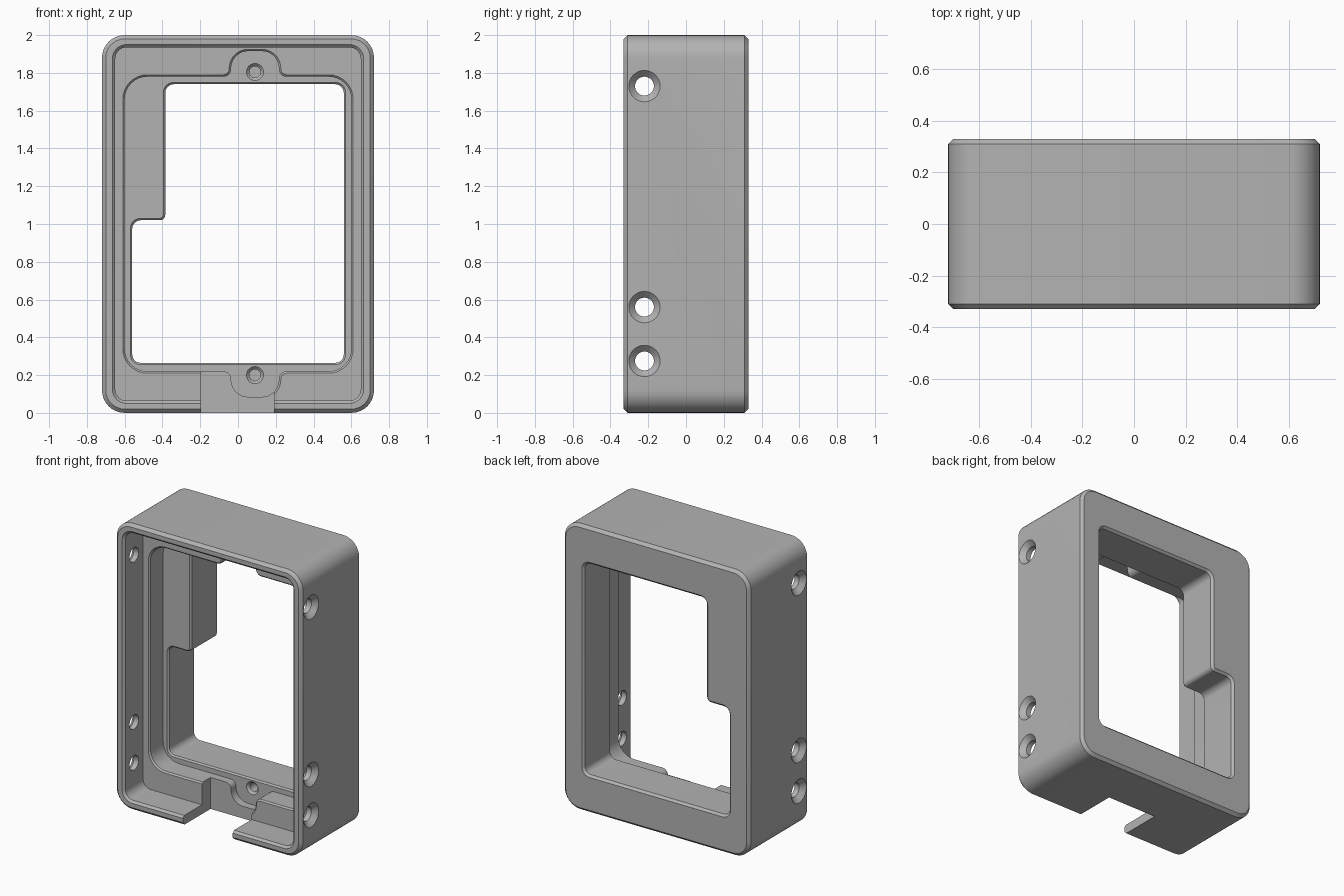
import bpy, bmesh, math
from mathutils import Vector

if "Cube" in bpy.data.objects:
    bpy.data.objects.remove(bpy.data.objects["Cube"])

grey = bpy.data.materials.new("mid_grey")
grey.use_nodes = True
grey.diffuse_color = (0.45, 0.45, 0.45, 1)
grey.node_tree.nodes["Principled BSDF"].inputs["Base Color"].default_value = (0.45, 0.45, 0.45, 1)


def rounded(corners, steps=8):
    """Outline with filleted corners, given as (u, v, radius)."""
    out = []
    for i, (u, v, r) in enumerate(corners):
        p = Vector((u, v))
        a = (Vector(corners[i - 1][:2]) - p).normalized()
        b = (Vector(corners[(i + 1) % len(corners)][:2]) - p).normalized()
        half = math.acos(a.dot(b)) / 2
        sweep = math.pi - 2 * half
        centre = p + (a + b).normalized() * (r / math.sin(half))
        start = p + a * (r / math.tan(half)) - centre
        end = p + b * (r / math.tan(half)) - centre
        for k in range(steps + 1):
            t = k / steps
            w = start * math.sin((1 - t) * sweep) + end * math.sin(t * sweep)
            out.append(centre + w / math.sin(sweep))
    return out


def box_outline(x, low, high, r):
    return rounded([(-x, low, r), (x, low, r), (x, high, r), (-x, high, r)])


def circle(u, v, r, n=32):
    return [Vector((u + r * math.cos(k * math.tau / n), v + r * math.sin(k * math.tau / n)))
            for k in range(n)]


def grown(outline, d):
    """Offset a counter-clockwise outline outwards by d."""
    out = []
    for i, p in enumerate(outline):
        a = (p - outline[i - 1]).normalized()
        b = (outline[(i + 1) % len(outline)] - p).normalized()
        na, nb = Vector((a.y, -a.x)), Vector((b.y, -b.x))
        out.append(p + (na + nb) * (d / (1 + na.dot(nb))))
    return out


def loft(name, outline, sections, axis="y"):
    """Solid through (depth, offset) sections of one outline."""
    bm = bmesh.new()
    rings = []
    for depth, off in sections:
        rings.append([bm.verts.new((p.x, depth, p.y) if axis == "y" else (depth, p.x, p.y))
                      for p in grown(outline, off)])
    n = len(outline)
    for r, s in zip(rings, rings[1:]):
        for i in range(n):
            j = (i + 1) % n
            bm.faces.new((r[i], r[j], s[j], s[i]))
    bm.faces.new(rings[0])
    bm.faces.new(rings[-1])
    bmesh.ops.recalc_face_normals(bm, faces=bm.faces[:])
    mesh = bpy.data.meshes.new(name)
    bm.to_mesh(mesh)
    bm.free()
    mesh.materials.append(grey)
    obj = bpy.data.objects.new(name, mesh)
    bpy.context.scene.collection.objects.link(obj)
    return obj


# Outer housing with chamfered front and back rims
housing = loft("housing", box_outline(0.72, 0, 2, 0.12),
               [(-0.33, -0.02), (-0.31, 0), (0.31, 0), (0.33, -0.02)])


def cut(cutter):
    """Subtract the cutter, keeping the first solver result that is valid."""
    cutter.hide_render = True
    mod = housing.modifiers.new("cut", "BOOLEAN")
    mod.operation, mod.object = "DIFFERENCE", cutter
    before = len(housing.data.polygons)
    result = None
    for solver in ("EXACT", "MANIFOLD"):
        mod.solver = solver
        graph = bpy.context.evaluated_depsgraph_get()
        mesh = bpy.data.meshes.new_from_object(housing.evaluated_get(graph), depsgraph=graph)
        if len(mesh.polygons) not in (0, before):
            result = mesh
            break
    housing.modifiers.remove(mod)
    if result:
        housing.data = result
    bpy.data.objects.remove(cutter)


# Front cavity with a chamfered lip
cut(loft("cavity", box_outline(0.65, 0.065, 1.935, 0.06),
         [(-0.35, 0.035), (-0.315, 0), (-0.12, 0)]))

# Stepped pocket with a rounded screw bay at top and bottom
upper = [(0.6, 1.78, 0.12), (0.22, 1.78, 0.04), (0.21, 1.915, 0.09),
         (-0.03, 1.915, 0.09), (-0.04, 1.78, 0.04), (-0.6, 1.78, 0.12)]
lower = [(u, 2 - v, r) for u, v, r in reversed(upper)]
cut(loft("pocket", rounded(upper + lower),
         [(-0.125, 0.015), (-0.11, 0), (0.03, 0)]))

# Cable slot through the bottom wall
slot = [Vector((u, v)) for u, v in ((-0.195, -0.1), (0.19, -0.1), (0.19, 0.3), (-0.195, 0.3))]
cut(loft("cable_slot", slot, [(-0.5, 0), (-0.025, 0)]))

# Stepped window through the back, chamfered on both sides
window = rounded([(-0.56, 0.265, 0.045), (0.56, 0.265, 0.045), (0.56, 1.74, 0.045),
                  (-0.385, 1.74, 0.045), (-0.385, 1.02, 0.03), (-0.56, 1.02, 0.045)])
cut(loft("window", window,
         [(0.025, 0.015), (0.04, 0), (0.315, 0), (0.335, 0.02)]))

# Blind screw holes in the bays
for z in (0.2, 1.805):
    cut(loft("screw_hole", circle(0.09, z, 0.03),
             [(0.02, 0.025), (0.045, 0), (0.2, 0)]))

# Countersunk holes through both side walls
for side in (-1, 1):
    for z in (0.275, 0.56, 1.73):
        cut(loft("side_hole", circle(-0.22, z, 0.05),
                 [(side * 0.6, 0), (side * 0.687, 0), (side * 0.74, 0.053)], "x"))

# Smooth fillets, sharp chamfer edges
housing.data.shade_smooth()
housing.data.set_sharp_from_angle(angle=math.radians(30))
